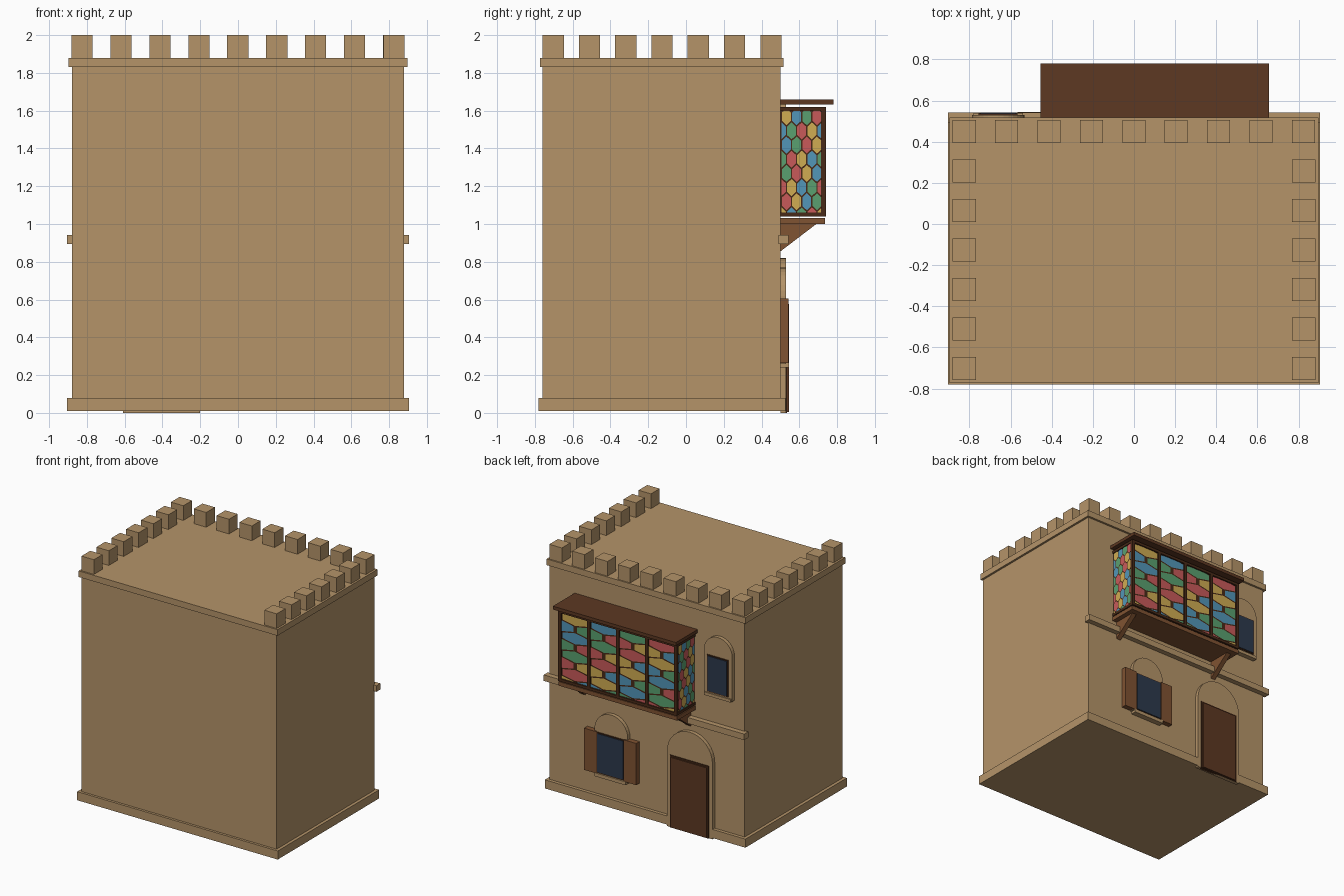
import bpy, bmesh, math
from mathutils import Vector

cube = bpy.data.objects.get("Cube")
if cube:
    bpy.data.objects.remove(cube, do_unlink=True)


def material(name, *rgb):
    m = bpy.data.materials.new(name)
    m.use_nodes = True
    lin = [((c / 255 + 0.055) / 1.055) ** 2.4 for c in rgb] + [1]
    m.diffuse_color = lin
    m.node_tree.nodes["Principled BSDF"].inputs["Base Color"].default_value = lin
    return m


SAND = material("sandstone", 181, 148, 105)
WOOD = material("dark_wood", 93, 56, 34)
FRAME = material("frame_wood", 72, 42, 24)
MID = material("mid_wood", 128, 83, 50)
NAVY = material("navy_pane", 44, 57, 76)
GLASS = [material("yellow_glass", 208, 172, 82), material("blue_glass", 82, 150, 184),
         material("green_glass", 90, 160, 112), material("red_glass", 200, 90, 90)]


def finish(name, bm, mats):
    me = bpy.data.meshes.new(name)
    bm.to_mesh(me)
    bm.free()
    for m in mats:
        me.materials.append(m)
    ob = bpy.data.objects.new(name, me)
    bpy.context.collection.objects.link(ob)
    return ob


def box(name, mat, x, y, z):
    """Box from (min, max) ranges."""
    bm = bmesh.new()
    bmesh.ops.create_cube(bm, size=1)
    for v in bm.verts:
        v.co = [r[0] if c < 0 else r[1] for c, r in zip(v.co, (x, y, z))]
    return finish(name, bm, [mat])


def prism(name, mat, points, push):
    """Polygon extruded along a vector."""
    bm = bmesh.new()
    face = bm.faces.new([bm.verts.new(p) for p in points])
    ext = bmesh.ops.extrude_face_region(bm, geom=[face])
    bmesh.ops.translate(bm, vec=push, verts=[g for g in ext["geom"] if isinstance(g, bmesh.types.BMVert)])
    bmesh.ops.recalc_face_normals(bm, faces=bm.faces)
    return finish(name, bm, [mat])


WALL = 0.50  # facade plane


def arch(name, cx, half, bottom, top):
    pts = [(cx + half, WALL, bottom), (cx - half, WALL, bottom)]
    for i in range(17):
        a = math.pi * (1 - i / 16)
        pts.append((cx + half * math.cos(a), WALL, top - half + half * math.sin(a)))
    prism(name, SAND, pts, (0, 0.03, 0))


# Walls, plinth, cornice and string course
box("walls", SAND, (-0.88, 0.88), (-0.76, WALL), (0.01, 1.87))
box("plinth", SAND, (-0.905, 0.905), (-0.78, 0.527), (0.01, 0.08))
box("cornice", SAND, (-0.897, 0.897), (-0.772, 0.517), (1.83, 1.88))
box("string_course", SAND, (-0.905, 0.905), (0.49, 0.542), (0.893, 0.942))


# Merlons on the facade and both sides
def merlon(x, y):
    h = 0.056
    box("merlon", SAND, (x - h, x + h), (y - h, y + h), (1.88, 2.0))


for i in range(9):
    merlon(-0.825 + i * 0.206, 0.45)
for i in range(6):
    for s in (-1, 1):
        merlon(s * 0.825, -0.703 + i * 0.192)

# Door
arch("door_surround", -0.405, 0.205, 0, 0.82)
box("door_frame", FRAME, (-0.58, -0.23), (0.51, 0.536), (0, 0.59))
box("door", WOOD, (-0.567, -0.243), (0.51, 0.545), (0.005, 0.577))


# Windows
def pane(name, cx, half, z0, z1):
    box(name + "_frame", FRAME, (cx - half, cx + half), (0.51, 0.537), (z0, z1))
    box(name + "_pane", NAVY, (cx - half + 0.008, cx + half - 0.008), (0.51, 0.542),
        (z0 + 0.008, z1 - 0.008))


arch("lower_window_surround", 0.305, 0.15, 0.26, 0.77)
pane("lower_window", 0.305, 0.125, 0.27, 0.60)
box("lower_sill", SAND, (0.165, 0.445), (WALL, 0.545), (0.24, 0.268))
for s in (-1, 1):
    xs = sorted((0.305 + s * 0.125, 0.305 + s * 0.235))
    box("shutter", MID, xs, (WALL, 0.542), (0.265, 0.605))
arch("upper_window_surround", -0.66, 0.128, 1.17, 1.66)
pane("upper_window", -0.66, 0.095, 1.20, 1.50)
box("upper_sill", SAND, (-0.78, -0.54), (WALL, 0.54), (1.165, 1.19))

# Balcony body
CX, HW = 0.10, 0.535
box("balcony_roof", WOOD, (CX - 0.555, CX + 0.555), (WALL, 0.78), (1.633, 1.66))
box("balcony_floor", MID, (CX - HW, CX + HW), (WALL, 0.735), (1.0, 1.033))
box("balcony_core", FRAME, (CX - 0.525, CX + 0.525), (WALL, 0.725), (1.04, 1.62))
for z in (1.04, 1.598):
    box("balcony_rail", FRAME, (CX - HW, CX + HW), (WALL, 0.74), (z, z + 0.022))
for i in range(5):
    x = CX + (i - 2) * 0.2615
    box("balcony_post", FRAME, (x - 0.012, x + 0.012), (0.716, 0.74), (1.04, 1.62))

# Brackets under the balcony
for s in (-1, 1):
    x = CX + s * 0.475 - 0.02
    prism("bracket", MID, [(x, WALL, 0.855), (x, WALL, 1.0), (x, 0.69, 1.0)], (0.04, 0, 0))


# Stained glass: staggered hexagons clipped to a rectangle
def stained_glass(name, origin, u, width, height):
    origin, u, v = Vector(origin), Vector(u), Vector((0, 0, 1))
    pitch, r = width / 4, 0.05
    bm = bmesh.new()
    for row in range(9):
        for col in range(-1, 5):
            cu = (col + 0.5 + 0.5 * (row % 2)) * pitch
            cv = height - 0.03 - row * 1.5 * r
            ring = []
            for k in range(6):
                a = math.radians(60 * k + 30)
                du = math.cos(a) * pitch / math.sqrt(3) * 0.88
                ring.append(bm.verts.new(origin + u * (cu + du) + v * (cv + math.sin(a) * r * 0.9)))
            bm.faces.new(ring).material_index = (col + 2 * row + row // 2) % 4
    for corner, normal in ((origin, -u), (origin, -v),
                           (origin + u * width, u), (origin + v * height, v)):
        bmesh.ops.bisect_plane(bm, geom=bm.verts[:] + bm.edges[:] + bm.faces[:],
                               plane_co=corner, plane_no=normal, clear_outer=True)
    finish(name, bm, GLASS)


Z0, H = 1.062, 0.536
stained_glass("front_glass", (CX + 0.52, 0.729, Z0), (-1, 0, 0), 1.04, H)
stained_glass("left_glass", (CX + 0.529, WALL + 0.005, Z0), (0, 1, 0), 0.215, H)
stained_glass("right_glass", (CX - 0.529, WALL + 0.22, Z0), (0, -1, 0), 0.215, H)
